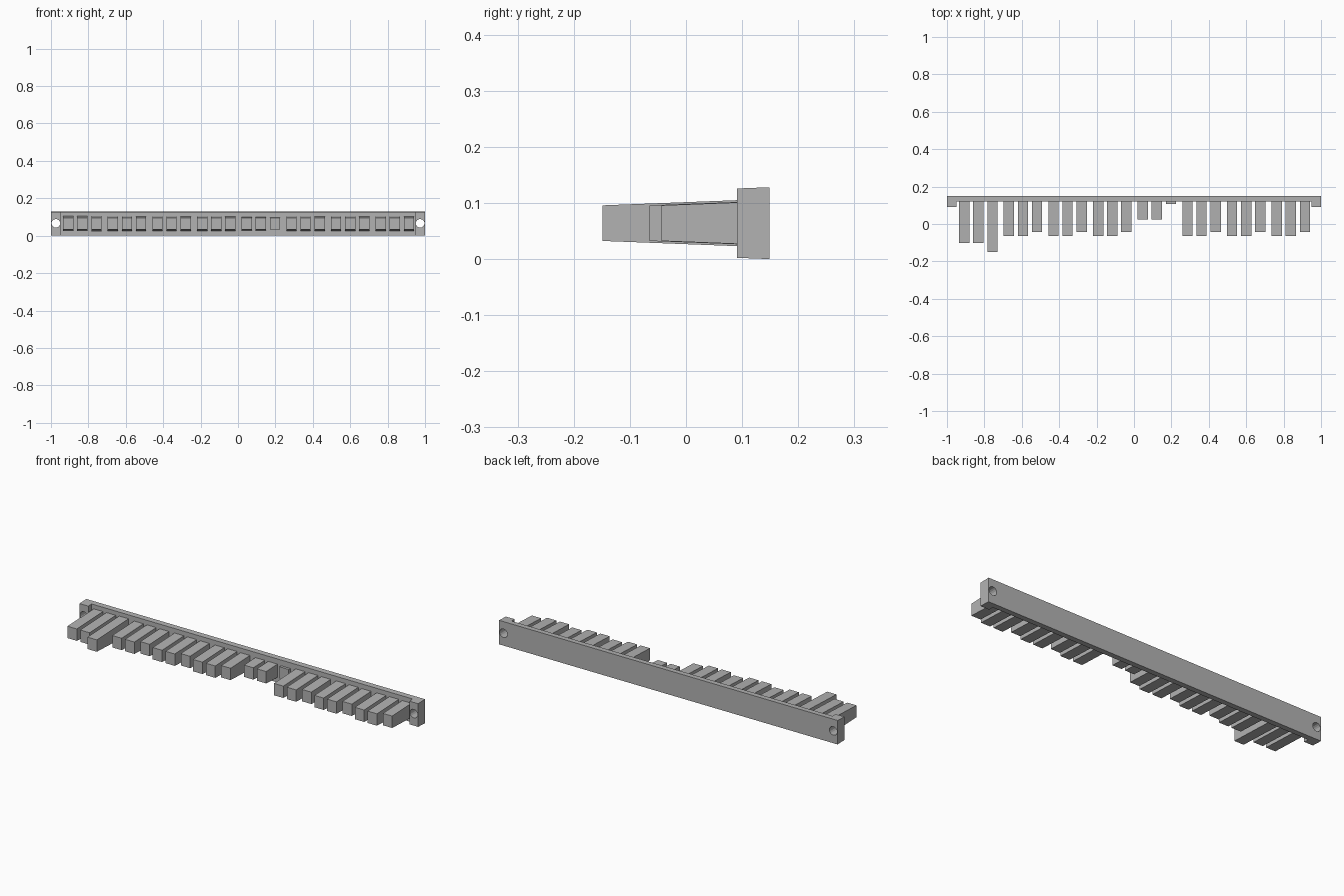
import bpy, bmesh, math

cube = bpy.data.objects.get("Cube")
if cube:
    bpy.data.objects.remove(cube, do_unlink=True)

grey = bpy.data.materials.new("plain grey")
grey.use_nodes = True
colour = (0.45, 0.45, 0.45, 1)
grey.diffuse_color = colour
grey.node_tree.nodes["Principled BSDF"].inputs["Base Color"].default_value = colour

MID_Z = 0.064
DRAFT = 0.0385          # height lost on each side per unit of depth
BACK = 0.149            # rear face of the rail
FRONT = 0.119           # front face of the rail between its ends


def drafted_block(name, plan, half_height, y_ref):
    """Plan outline raised into a solid whose height follows the draft angle."""
    bm = bmesh.new()
    rings = []
    for side in (-1, 1):
        rings.append([bm.verts.new((x, y, MID_Z + side * (half_height + DRAFT * (y - y_ref))))
                      for x, y in plan])
    low, high = rings
    bm.faces.new(low)
    bm.faces.new(high)
    for i in range(len(plan)):
        j = (i + 1) % len(plan)
        bm.faces.new((low[i], low[j], high[j], high[i]))
    bmesh.ops.recalc_face_normals(bm, faces=bm.faces)
    mesh = bpy.data.meshes.new(name)
    bm.to_mesh(mesh)
    bm.free()
    mesh.materials.append(grey)
    obj = bpy.data.objects.new(name, mesh)
    bpy.context.collection.objects.link(obj)
    return obj


# Rail with a forward mounting block at each end
half_plan = [(1, BACK), (1, 0.091), (0.948, 0.091), (0.948, FRONT)]
plan = half_plan + [(-x, y) for x, y in reversed(half_plan)]
rail = drafted_block("rail", plan, MID_Z, BACK)

# Screw holes through the mounting blocks
for side, label in ((-1, "right"), (1, "left")):
    bpy.ops.mesh.primitive_cylinder_add(vertices=16, radius=0.023, depth=0.3,
                                        location=(side * 0.974, 0.12, 0.066),
                                        rotation=(math.pi / 2, 0, 0))
    cutter = bpy.context.object
    cutter.name = label + "_hole_cutter"
    cutter.data.materials.append(grey)
    cutter.hide_render = True
    cutter.hide_set(True)
    cutter.display_type = 'WIRE'
    cut = rail.modifiers.new(label + "_hole", 'BOOLEAN')
    cut.operation = 'DIFFERENCE'
    cut.solver = 'EXACT'
    cut.object = cutter

# Bake the holes and remove the cutters
bpy.context.view_layer.objects.active = rail
for cut in list(rail.modifiers):
    cutter = cut.object
    bpy.ops.object.modifier_apply(modifier=cut.name)
    bpy.data.objects.remove(cutter, do_unlink=True)

# Teeth in eight groups of three, with tip positions set per group
long_tips = (-0.102, -0.102, -0.149)
short_tips = (0.024, 0.024, 0.106)
usual_tips = (-0.065, -0.065, -0.044)
for group in range(8):
    tips = {0: long_tips, 4: short_tips}.get(group, usual_tips)
    for n, tip in enumerate(tips):
        x = -0.908 + 0.2387 * group + 0.0755 * n
        w = 0.0275
        root = FRONT + 0.005
        outline = [(x - w, tip), (x + w, tip), (x + w, root), (x - w, root)]
        drafted_block(f"tooth_{group + 1}_{n + 1}", outline, 0.0317, tip)
